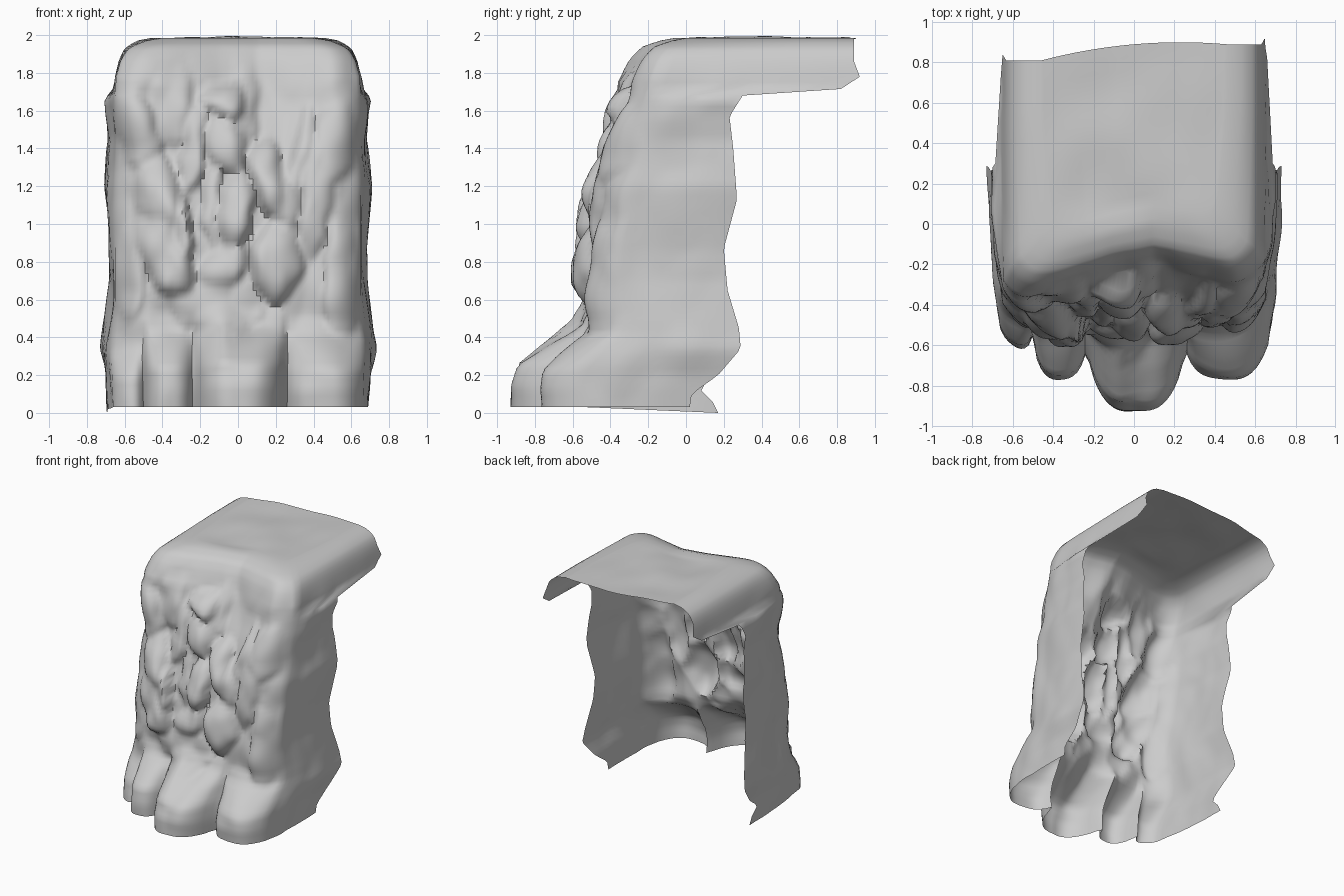
import bpy, bmesh
from mathutils import Vector, noise

if "Cube" in bpy.data.objects:
    bpy.data.objects.remove(bpy.data.objects["Cube"])


def lerp_table(table, t):
    """Piecewise linear lookup in [(key, value), ...]."""
    if t <= table[0][0]:
        return table[0][1]
    for (a, va), (b, vb) in zip(table, table[1:]):
        if t <= b:
            return va + (vb - va) * (t - a) / (b - a)
    return table[-1][1]


def rough(x, y, z, scale=3.5):
    return noise.noise(Vector((x, y, z)) * scale + Vector((7.3, 2.1, 4.4)))


def facets(x, y, z):
    """Chunky rock lumps, about -0.5 to 0.5."""
    return .5 - noise.voronoi(Vector((x * 4.5, y * 4, z * 3)))[0][0] * 1.1


# profiles read by height
FRONT_Y = [(0, -.52), (.4, -.51), (.6, -.5), (1, -.47), (1.2, -.44), (1.4, -.37),
           (1.6, -.30), (1.75, -.25), (1.88, -.19), (1.94, -.14), (1.97, -.07), (1.985, -.01)]
HALF_X = [(0, .66), (.3, .67), (.6, .65), (1.2, .65), (1.5, .64), (1.68, .65),
          (1.78, .645), (1.87, .62), (1.93, .58), (1.97, .49), (1.985, .40)]
BACK_X = [(0, .69), (.2, .70), (.34, .73), (.5, .71), (.7, .68), (.85, .68), (1.2, .71),
          (1.45, .68), (1.66, .70), (1.72, .66), (1.78, .65), (1.87, .63), (1.93, .60),
          (1.97, .54), (1.985, .46)]
BACK_Y = [(.03, .02), (.1, .03), (.2, .17), (.34, .29), (.45, .28), (.65, .22), (.87, .20),
          (1.13, .27), (1.4, .25), (1.57, .23), (1.68, .30), (1.715, .82), (1.78, .92),
          (1.86, .89), (1.985, .89)]
# extra forward reach of the upper wall across x
BROW = [(-.66, .15), (-.5, .12), (-.3, .06), (-.1, .0), (.1, -.04), (.3, 0), (.5, .06), (.66, .08)]

# foot boulders: x start, x end, front y, height
FEET = [(-.70, -.50, -.65, .34), (-.50, -.23, -.77, .42), (-.23, .25, -.93, .46), (.25, .72, -.79, .42)]
FOOT_FALL = [(0, .97), (.3, 1), (.55, .93), (.75, .6), (1, .12), (1.2, 0)]

# face slabs: centre x, centre z, half width, half height, depth, lean
SLABS = [(-.09, 1.65, .12, .11, .12, -.2), (-.06, 1.42, .12, .18, .10, -.25), (-.24, 1.42, .07, .25, .06, .1),
         (-.14, 1.14, .05, .27, .05, 0), (-.02, 1.07, .10, .22, .10, .1), (.16, 1.23, .09, .22, .10, -.2),
         (.25, 1.14, .08, .16, .05, -.1), (.21, .82, .14, .21, .10, .15), (-.08, .78, .13, .14, .07, .2),
         (-.42, 1.15, .13, .23, .09, -.15), (-.38, .84, .14, .23, .10, -.35), (-.30, 1.0, .06, .18, .10, 0),
         (.42, 1.15, .09, .34, .05, .12), (.50, 1.42, .12, .22, .05, .2), (-.54, 1.5, .13, .22, .07, -.3),
         (-.12, .57, .26, .15, .05, 0), (.35, 1.4, .07, .22, .05, .1), (.02, 1.58, .09, .2, .05, .1),
         (-.36, 1.6, .12, .2, .05, .1), (.56, .7, .1, .3, .04, 0), (-.58, .75, .09, .25, .04, 0)]


def slab_depth(x, z):
    x, z = x + .035 * rough(x, 1, z, 7), z + .06 * rough(x, 9, z, 6)
    best = 0
    for cx, cz, w, h, d, lean in SLABS:
        dz = (z - cz) / h
        dx = (x - cx - lean * (z - cz)) / w
        r = abs(dx) ** 2.5 + abs(dz) ** 2
        if r < 1:
            best = max(best, d * (1 - r) ** .6 * (1 + .3 * dx * (1 if cx < 0 else -1) - .2 * dz))
    return best


def foot_depth(x, z):
    for x0, x1, y, h in FEET:
        if x0 <= x <= x1:
            u = abs((x - (x0 + x1) / 2) / ((x1 - x0) / 2))
            side = .25 + .75 * max(0, 1 - u ** 2.8) ** .65
            top = h * (1 + .25 * rough(x, 3, 0, 5))
            return (-.52 - y) * side * lerp_table(FOOT_FALL, z / top)
    return 0


def front_point(s, z):
    x = lerp_table(HALF_X, z) * s
    y = lerp_table(FRONT_Y, z)
    y -= max(0, min(1, (z - 1.3) / .45)) * lerp_table(BROW, x)
    y += .12 * abs(s) ** 9                                     # rounded corner
    y -= slab_depth(x, z) + foot_depth(x, z)
    fade = min(1, max(0, (1.96 - z) * 5))
    y += fade * (.02 * rough(x, 0, z, 5) - (.05 if z > .4 else .02) * facets(x, 0, z))
    return Vector((x, y, z))


def side_point(sign, t, z):
    """Side wall from the front corner (t=0) to the back edge (t=1)."""
    a = front_point(sign, z)
    back_y = lerp_table(BACK_Y, z)
    if sign < 0:
        if z > 1.7:
            back_y -= .08
        elif z < .12:
            back_y = .20 - z
    bx = sign * lerp_table(BACK_X, z)
    x = a.x + (bx - a.x) * min(1, t * 1.5) ** .7
    y = a.y + (back_y - a.y) * t
    fade = min(1, t * 4) * min(1, max(0, (1.9 - z) * 4))
    x += sign * fade * (1 - .6 * t) * (.025 * rough(sign * 3, y, z, 3) + .03 * facets(sign * 3, y, z))
    if sign < 0 and z < .04:
        z -= .03 * t
    return Vector((x, y, z))


# wall rows, bending over into the roof
ROWS = [.03 + i * (1.68 - .03) / 56 for i in range(57)]
ROWS += [1.715, 1.75, 1.78, 1.82, 1.86, 1.89, 1.92, 1.94, 1.957, 1.972, 1.985]
COLS, ARM = 66, 14

bm = bmesh.new()
grid = []
for z in ROWS:
    row = [bm.verts.new(side_point(-1, 1 - i / ARM, z)) for i in range(ARM)]
    row += [bm.verts.new(front_point(-1 + 2 * i / COLS, z)) for i in range(COLS + 1)]
    row += [bm.verts.new(side_point(1, (i + 1) / ARM, z)) for i in range(ARM)]
    grid.append(row)
for lo, hi in zip(grid, grid[1:]):
    for i in range(len(lo) - 1):
        bm.faces.new((lo[i], lo[i + 1], hi[i + 1], hi[i]))

# roof sheet spanning the top rim and open at the back
rim = grid[-1]
strip = rim[ARM:ARM + COLS + 1]
front_rim = [v.co.copy() for v in strip]
for k in range(1, ARM + 1):
    left, right = rim[ARM - k], rim[ARM + COLS + k]
    g = k / ARM
    new = [left]
    for i in range(1, COLS):
        f = i / COLS
        p = left.co.lerp(right.co, f)
        straight = front_rim[0].lerp(front_rim[-1], f).y
        p.y += (1 - g) * (front_rim[i].y - straight) + .04 * g * 4 * f * (1 - f)
        p.z += .02 * min(1, 6 * f * (1 - f)) * (rough(p.x, p.y, 0) - .1)
        new.append(bm.verts.new(p))
    new.append(right)
    for i in range(COLS):
        bm.faces.new((strip[i], strip[i + 1], new[i + 1], new[i]))
    strip = new

me = bpy.data.meshes.new("rock_face")
bm.to_mesh(me)
bm.free()
rock = bpy.data.objects.new("rock_face", me)
bpy.context.collection.objects.link(rock)
bpy.context.view_layer.objects.active = rock
rock.select_set(True)
bpy.ops.object.shade_smooth_by_angle(angle=.9)
